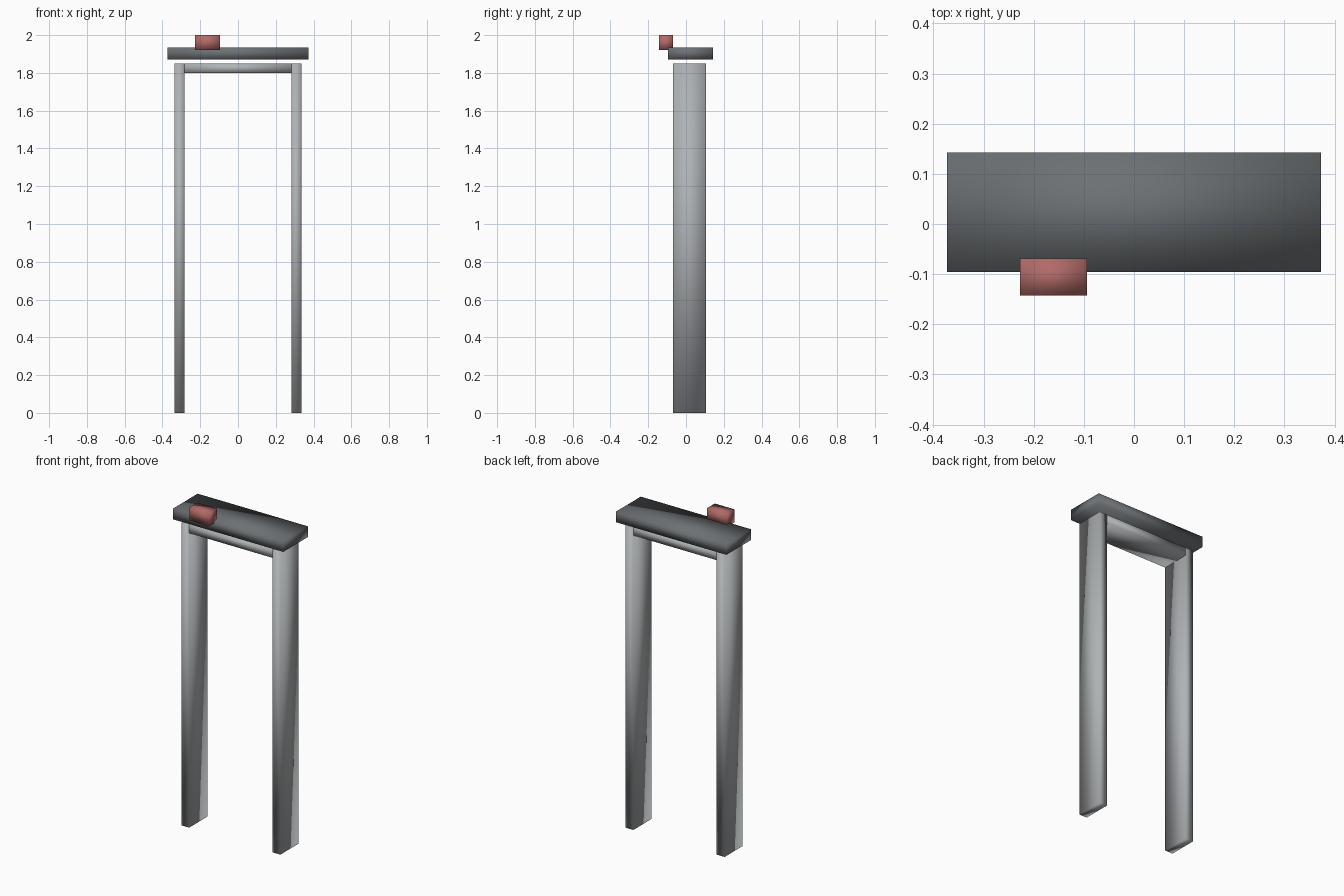
import bpy
from mathutils import Vector

default = bpy.data.objects.get("Cube")
if default:
    bpy.data.objects.remove(default, do_unlink=True)


def make_material(name, rgb):
    mat = bpy.data.materials.new(name)
    mat.use_nodes = True
    colour = (*rgb, 1.0)
    mat.diffuse_color = colour
    mat.node_tree.nodes["Principled BSDF"].inputs["Base Color"].default_value = colour
    return mat


def box(name, low, high, mat):
    """Softly shaded block spanning two opposite corners."""
    low, high = Vector(low), Vector(high)
    bpy.ops.mesh.primitive_cube_add(size=1, location=(low + high) / 2)
    obj = bpy.context.object
    obj.name = name
    obj.scale = high - low
    bpy.ops.object.transform_apply(location=False, rotation=False, scale=True)
    bpy.ops.object.shade_smooth()
    obj.data.materials.append(mat)
    return obj


light_grey = make_material("light grey", (0.43, 0.45, 0.46))
dark_grey = make_material("dark grey", (0.15, 0.163, 0.172))
dull_red = make_material("dull red", (0.44, 0.145, 0.137))

# Frame dimensions
outer, inner = 0.335, 0.282
front, back = -0.069, 0.106
top = 1.849

# Upright posts on both sides
for side, sign in (("right", -1), ("left", 1)):
    xs = sorted((sign * inner, sign * outer))
    box(side + "_post", (xs[0], front, 0), (xs[1], back, top), light_grey)

# Crossbar between the posts
box("crossbar", (-inner, front, 1.799), (inner, back, top), light_grey)

# Slab floating just above the frame
box("top_slab", (-0.373, -0.096, 1.87), (0.373, 0.143, 1.935), dark_grey)

# Small block on the slab's front edge
box("red_block", (-0.227, -0.143, 1.92), (-0.094, -0.069, 2.0), dull_red)
